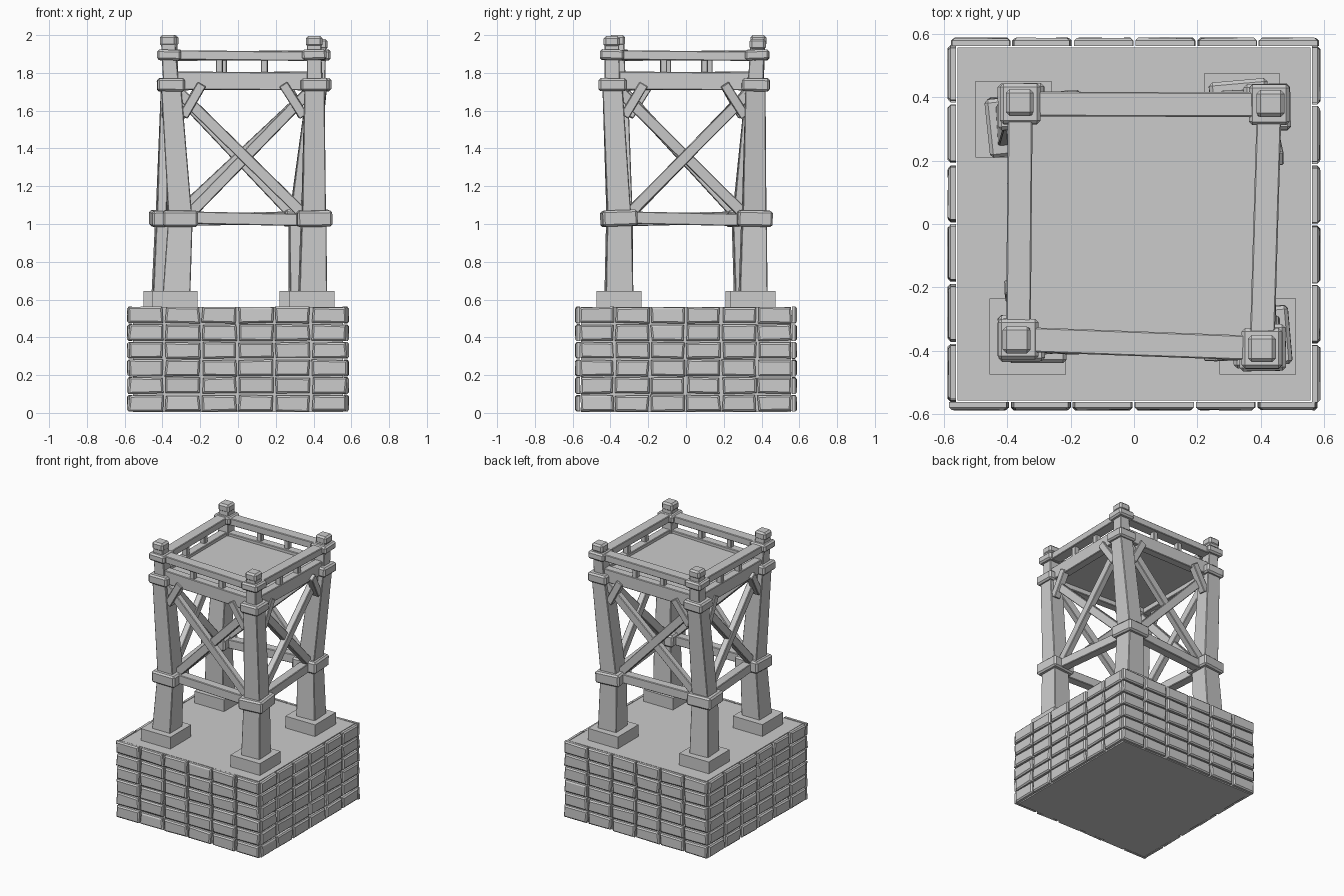
import bpy, bmesh, random
from math import radians
from mathutils import Vector, Matrix

if "Cube" in bpy.data.objects:
    bpy.data.objects.remove(bpy.data.objects["Cube"])

random.seed(4)
HEX = [(0, 3, 2, 1), (4, 5, 6, 7), (0, 1, 5, 4), (1, 2, 6, 5), (2, 3, 7, 6), (3, 0, 4, 7)]


def finish(name, bm, bevel=0.0):
    bmesh.ops.recalc_face_normals(bm, faces=bm.faces[:])
    me = bpy.data.meshes.new(name)
    bm.to_mesh(me)
    bm.free()
    ob = bpy.data.objects.new(name, me)
    bpy.context.collection.objects.link(ob)
    if bevel:
        m = ob.modifiers.new("bevel", 'BEVEL')
        m.width, m.segments = bevel, 1
    return ob


def hexa(bm, pts):
    v = [bm.verts.new(p) for p in pts]
    for f in HEX:
        bm.faces.new([v[i] for i in f])


def box(name, c, size, rot=(0, 0, 0), bevel=0.0):
    bm = bmesh.new()
    bmesh.ops.create_cube(bm, size=1)
    m = Matrix.Translation(c)
    for ang, ax in zip(rot, 'XYZ'):
        m = m @ Matrix.Rotation(radians(ang), 4, ax)
    bm.transform(m @ Matrix.Diagonal((*size, 1)))
    return finish(name, bm, bevel)


def beam(name, a, b, depth, height, out, bevel=0.004):
    """Straight timber from a to b; depth is measured along the outward direction."""
    a, b = Vector(a), Vector(b)
    d = (b - a).normalized()
    n = (out - d * out.dot(d)).normalized() * depth / 2
    u = d.cross(n).normalized() * height / 2
    bm = bmesh.new()
    hexa(bm, [p + n * s + u * t for p in (a, b) for s, t in ((-1, -1), (1, -1), (1, 1), (-1, 1))])
    return finish(name, bm, bevel)


# Stone base: plain core with bevelled, uneven blocks on each side
box("base_core", (0, 0, 0.2825), (1.112, 1.112, 0.555))
for k, side in enumerate(("front", "right", "back", "left")):
    bm = bmesh.new()
    half = 0.583 if k % 2 == 0 else 0.565
    pw, ph = 2 * half / 6, 0.56 / 6
    for i in range(6):
        for j in range(6):
            x0, z0 = -half + i * pw, 0.006 + j * ph
            x1, z1 = x0 + pw - 0.004, z0 + ph - 0.003
            j4 = [(random.uniform(0, 0.01), random.uniform(0, 0.006)) for _ in range(4)]
            corners = [(x0 + j4[0][0], z0 + j4[0][1]), (x1 - j4[1][0], z0 + j4[1][1]),
                       (x1 - j4[2][0], z1 - j4[2][1]), (x0 + j4[3][0], z1 - j4[3][1])]
            cx, cz = (x0 + x1) / 2, (z0 + z1) / 2
            rings = []
            for y, inset in ((-0.561, 0), (-0.578, 0), (-0.588, 0.009)):
                rings.append([bm.verts.new((x + (inset if x < cx else -inset),
                                            y + (random.uniform(0, 0.004) if inset else 0),
                                            z + (inset if z < cz else -inset))) for x, z in corners])
            bm.faces.new(rings[0])
            bm.faces.new(rings[2][::-1])
            for r, q in zip(rings, rings[1:]):
                for n in range(4):
                    bm.faces.new((r[n], r[n - 1], q[n - 1], q[n]))
    bm.transform(Matrix.Rotation(radians(90 * k), 4, 'Z'))
    finish("blocks_" + side, bm)

# Leg paths: xy at the four levels, collar turn, footing centre, top height
LEVELS = (0.64, 1.03, 1.74, 1.97)
LEGS = [
    ("front_left", ((-.325, -.355), (-.305, -.345), (-.355, -.36), (-.37, -.365)), 0, (-.335, -.355), 2.0),
    ("front_right", ((.395, -.355), (.40, -.355), (.405, -.39), (.403, -.393)), 5, (.39, -.355), 1.995),
    ("back_right", ((.345, .355), (.335, .36), (.42, .368), (.43, .38)), 5, (.34, .355), 1.98),
    ("back_left", ((-.38, .33), (-.37, .31), (-.355, .37), (-.36, .383)), 6, (-.38, .33), 2.0),
]


def at(leg, z):
    """Point on a leg's centre line at height z."""
    p = leg[1]
    for i in range(3):
        if z <= LEVELS[i + 1] or i == 2:
            t = (z - LEVELS[i]) / (LEVELS[i + 1] - LEVELS[i])
            return Vector((*Vector(p[i]).lerp(Vector(p[i + 1]), t), z))


# Legs, footings, collars and post caps
for leg in LEGS:
    name, path, turn, foot, top = leg
    box("footing_" + name, (*foot, 0.602), (0.24, 0.24, 0.088))
    bm = bmesh.new()
    for (z0, h0), (z1, h1) in (((0.64, .073), (1.03, .065)), ((1.03, .063), (1.74, .053)), ((1.74, .041), (1.96, .038))):
        pts = []
        for z, h in ((z0, h0), (z1, h1)):
            rot = Matrix.Rotation(radians(turn * 0.6 if z < 1.5 else 0), 3, 'Z')
            pts += [at(leg, z) + rot @ Vector((sx * h, sy * h, 0))
                    for sx, sy in ((-1, -1), (1, -1), (1, 1), (-1, 1))]
        hexa(bm, pts)
    finish("leg_" + name, bm, 0.004)
    for label, z, w, h, r in (("lower", 1.03, .185, .085, turn), ("upper", 1.737, .147, .068, 1), ("rail", 1.895, .128, .055, 0)):
        box(f"{label}_collar_{name}", at(leg, z), (w, w, h),
            (random.uniform(-2, 2), random.uniform(-2, 2), r), 0.011)
    box("post_cap_" + name, (*path[3], top - 0.029), (.088, .085, .058), (0, 0, 0), 0.012)

# Timber frame on the four sides
for i, side in enumerate(("front", "right", "back", "left")):
    a, b = LEGS[i], LEGS[(i + 1) % 4]
    d = (at(b, 1.4) - at(a, 1.4)).normalized()
    out = Vector((d.y, -d.x, 0))
    up = Vector((0, 0, 1))
    beam("lower_beam_" + side, at(a, 1.035), at(b, 1.02), 0.065, 0.065, out)
    beam("deck_beam_" + side, at(a, 1.76), at(b, 1.755), 0.06, 0.095, out)
    beam("top_rail_" + side, at(a, 1.895), at(b, 1.888), 0.078, 0.05, out)
    # Crossed braces
    beam("brace_down_" + side, at(a, 1.74) + out * .012, at(b, 1.0) + out * .012, 0.045, 0.058, out)
    beam("brace_up_" + side, at(a, 1.0) - out * .012, at(b, 1.73) - out * .012, 0.045, 0.058, out)
    # Knee braces under the deck beam
    for label, leg, s in (("start", a, 1), ("end", b, -1)):
        beam(f"knee_{label}_{side}", at(leg, 1.57) + d * s * .055 + out * .022,
             at(leg, 1.74) + d * s * .165 + out * .022, 0.05, 0.05, out)
    # Short rail balusters
    mid = at(a, 1.84).lerp(at(b, 1.84), 0.5)
    for s in (-1, 1):
        p = mid + d * s * random.uniform(.105, .125)
        beam(f"baluster_{side}_{'left' if s < 0 else 'right'}", p - up * .04, p + up * .04, 0.04, 0.036, out)

# Deck
bm = bmesh.new()
hexa(bm, [(*at(l, z).xy, z) for z in (1.745, 1.782) for l in LEGS])
finish("deck", bm)
